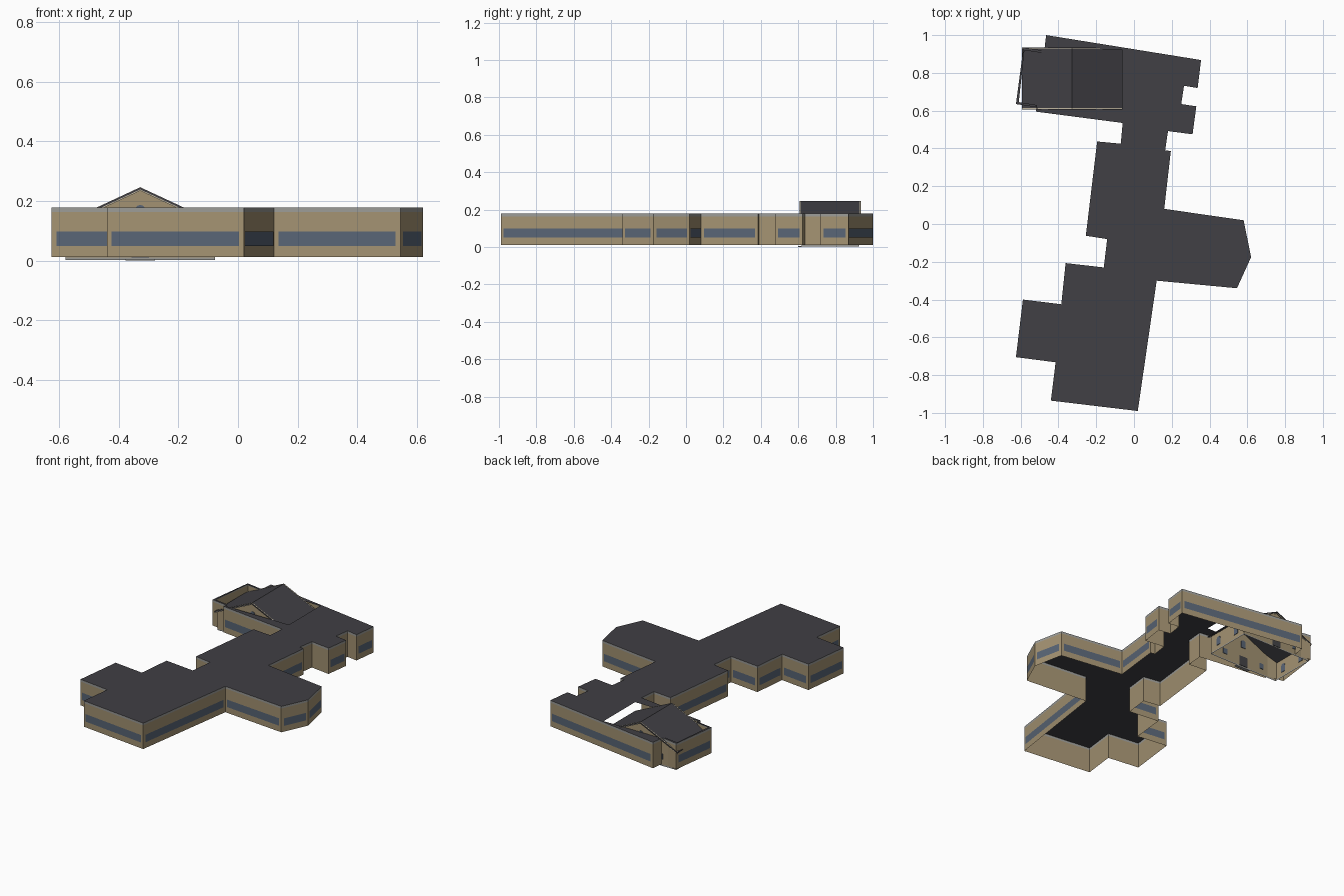
import bpy, bmesh, math
from mathutils import Vector

cube = bpy.data.objects.get("Cube")
if cube:
    bpy.data.objects.remove(cube, do_unlink=True)


def material(name, rgb):
    mat = bpy.data.materials.new(name)
    mat.use_nodes = True
    colour = (*rgb, 1.0)
    mat.diffuse_color = colour
    mat.node_tree.nodes["Principled BSDF"].inputs["Base Color"].default_value = colour
    return mat


tan = material("tan wall", (0.37, 0.29, 0.17))
glass = material("blue grey glass", (0.10, 0.13, 0.18))
slate = material("dark slate roof", (0.052, 0.05, 0.058))
grey = material("grey trim", (0.33, 0.33, 0.31))
cream = material("cream trim", (0.55, 0.49, 0.36))
dark = material("dark door", (0.06, 0.06, 0.065))


def finish(name, bm, *mats):
    mesh = bpy.data.meshes.new(name)
    bm.to_mesh(mesh)
    bm.free()
    for mat in mats:
        mesh.materials.append(mat)
    obj = bpy.data.objects.new(name, mesh)
    bpy.context.collection.objects.link(obj)
    return obj


def quad(bm, a, b, low, high, index=0):
    """Upright face on the ground line from a to b."""
    corners = [(a, low), (a, high), (b, high), (b, low)]
    face = bm.faces.new([bm.verts.new((p.x, p.y, z)) for p, z in corners])
    face.material_index = index


def prism(name, points, push, mat):
    """Closed solid made by pushing a flat polygon along a vector."""
    bm = bmesh.new()
    base = bm.faces.new([bm.verts.new(p) for p in points])
    moved = bmesh.ops.extrude_face_region(bm, geom=[base], use_keep_orig=True)
    verts = [v for v in moved["geom"] if isinstance(v, bmesh.types.BMVert)]
    bmesh.ops.translate(bm, vec=push, verts=verts)
    bmesh.ops.recalc_face_normals(bm, faces=bm.faces)
    return finish(name, bm, mat)


# Long flat-roofed building: ground outline, clockwise from the back
OUTLINE = [Vector(p) for p in (
    (-.465, 1), (.355, .868), (.337, .72), (.265, .732), (.25, .635),
    (.33, .623), (.31, .475), (.18, .492), (.165, .39), (.195, .386),
    (.16, .08), (.58, .02), (.62, -.175), (.545, -.34), (.12, -.3),
    (.02, -.99), (-.44, -.935), (-.415, -.732), (-.625, -.705),
    (-.588, -.4), (-.385, -.425), (-.362, -.207), (-.16, -.23),
    (-.142, -.08), (-.255, -.062), (-.195, .437), (-.07, .425),
    (-.06, .535), (-.52, .595), (-.515, .618), (-.625, .635),
    (-.585, .935), (-.475, .917))]
# Opening in the flat roof where the small house rises through
OPENING = [Vector(p) for p in (
    (-.58, .92), (-.485, .905), (-.455, .925), (-.063, .925),
    (-.063, .606), (-.51, .606), (-.515, .63), (-.61, .645))]
BASE, BAND, TOP = .012, .164, .178
SILL, HEAD, MARGIN, SHORTEST = .05, .098, .016, .135

walls, windows = bmesh.new(), bmesh.new()
for i, a in enumerate(OUTLINE):
    b = OUTLINE[(i + 1) % len(OUTLINE)]
    quad(walls, a, b, BASE, BAND)
    quad(walls, a, b, BAND, TOP, 1)
    along = (b - a).normalized()
    outward = Vector((-along.y, along.x)) * .002
    if (b - a).length > SHORTEST:
        inset = along * MARGIN
        quad(windows, a + inset + outward, b - inset + outward, SILL, HEAD)
bmesh.ops.remove_doubles(walls, verts=walls.verts, dist=.0001)
finish("outer_walls", walls, tan, grey)
finish("window_strips", windows, glass)

roof = bmesh.new()
for loop in (OUTLINE, OPENING):
    ring = [roof.verts.new((p.x, p.y, TOP)) for p in loop]
    for i, v in enumerate(ring):
        roof.edges.new((v, ring[(i + 1) % len(ring)]))
bmesh.ops.triangle_fill(roof, edges=roof.edges[:], use_beauty=True, normal=(0, 0, 1))
for face in roof.faces:
    face.normal_update()
    if face.normal.z < 0:
        face.normal_flip()
finish("flat_roof", roof, slate)

# Small gabled house, open underneath
MID, HALF, FRONT, BACK = -.328, .25, .618, .924
EAVE, APEX, PLINTH = .12, .237, .01
left, right = MID + HALF, MID - HALF
house = bmesh.new()
corners = [Vector(p) for p in ((right, BACK), (left, BACK), (left, FRONT), (right, FRONT))]
for i, a in enumerate(corners):
    b = corners[(i + 1) % len(corners)]
    quad(house, a, b, .002, PLINTH, 1)
    quad(house, a, b, PLINTH, EAVE)
for y, sign in ((FRONT, 1), (BACK, -1)):
    gable = [(MID - sign * HALF, y, EAVE), (MID + sign * HALF, y, EAVE), (MID, y, APEX)]
    house.faces.new([house.verts.new(p) for p in gable])
finish("house_walls", house, tan, grey)


def chevron(name, half, eave, apex, thick, y, depth, mat):
    upper = [(MID - half, y, eave), (MID, y, apex), (MID + half, y, eave)]
    lower = [(x, y, z - thick) for x, y, z in reversed(upper)]
    return prism(name, upper + lower, (0, depth, 0), mat)


chevron("house_roof", .265, .122, .245, .006, .606, .329, slate)
for label, y in (("front", .609), ("back", .928)):
    chevron(label + "_bargeboard", .264, .1235, .2465, .012, y, .004, cream)


def opening(name, centre, along, width, low, high, arched, mat):
    """Thin plate showing on both sides of a wall."""
    along = Vector(along)
    half = width / 2
    spring = high - half if arched else high
    shape = [(-half, low), (half, low), (half, spring)]
    if arched:
        shape += [(half * math.cos(t * math.pi / 6), spring + half * math.sin(t * math.pi / 6))
                  for t in range(1, 6)]
    shape.append((-half, spring))
    normal = Vector((-along.y, along.x, 0)) * .006
    start = Vector((*centre, 0)) - normal / 2
    points = [start + along * s + Vector((0, 0, z)) for s, z in shape]
    return prism(name, points, normal, mat)


# House doors and windows
for label, y in (("front", FRONT), ("back", BACK)):
    axis = (1, 0, 0)
    opening(label + "_door", (MID, y), axis, .06, PLINTH, .075, False, dark)
    opening(label + "_arched_window", (MID, y), axis, .034, .135, .187, True, glass)
    for side in (-1, 1):
        opening(label + "_small_window", (MID + side * .14, y), axis, .03, .045, .08, False, glass)
for label, x in (("left", left), ("right", right)):
    for step in (-1, 1):
        centre = (x, (FRONT + BACK) / 2 + step * .08)
        opening(label + "_arched_window", centre, (0, 1, 0), .035, .035, .09, True, glass)

# Low door step
step = [(MID - .05, FRONT, 0), (MID + .05, FRONT, 0), (MID + .05, FRONT, .006), (MID - .05, FRONT, .006)]
prism("door_step", step, (0, -.02, 0), grey)
